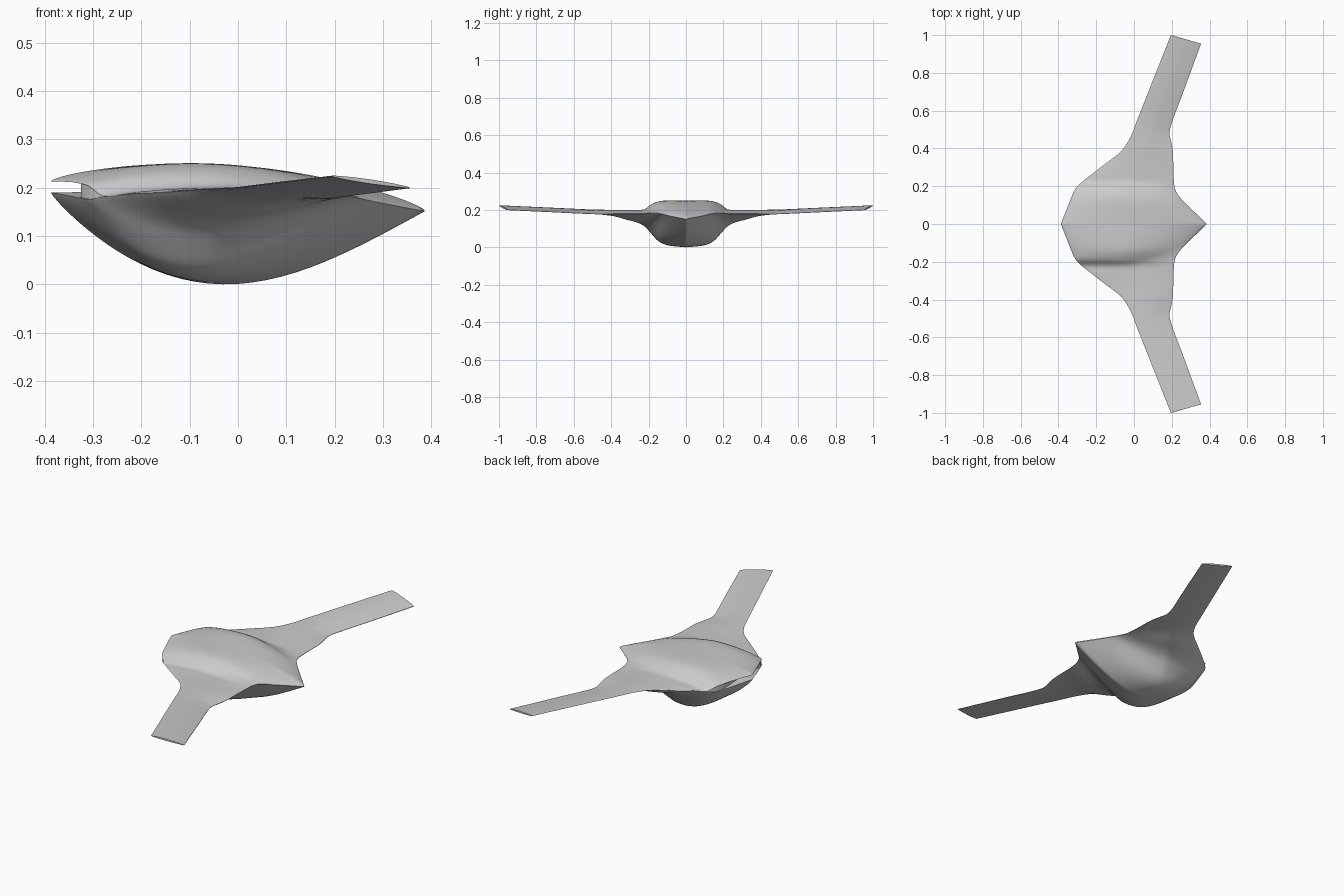
import bpy, bmesh, math

cube = bpy.data.objects.get("Cube")
if cube:
    bpy.data.objects.remove(cube, do_unlink=True)

# Half-span stations: span, lead x, trail x, upper lip z, lower lip z, trail z, crown, belly
STATIONS = [
    (0.00, -.387, .386, .213, .19, .152, .063, .172),
    (0.10, -.348, .283, .212, .183, .172, .056, .166),
    (0.15, -.328, .236, .209, .179, .182, .048, .145),
    (0.19, -.308, .216, .203, .176, .182, .034, .1),
    (0.22, -.278, .212, .183, .181, .181, .022, .07),
    (0.26, -.228, .209, .187, .185, .18, .016, .05),
    (0.32, -.15, .208, .191, .189, .18, .013, .036),
    (0.38, -.073, .206, .196, .194, .179, .011, .021),
    (0.43, -.035, .198, .198, .196, .178, .01, .014),
    (0.48, -.01, .188, .2, .198, .178, .009, .01),
    (0.54, .013, .2, .203, .201, .18, .007, .007),
    (0.70, .076, .255, .211, .209, .187, .006, .004),
    (1.00, .195, .355, .225, .223, .2, .004, .003),
]
WALL_X = -.325          # back wall of the slot in the blunt end
CHORD_STEPS = 40
SPANS = [i * .01 for i in range(56)] + [.6, .7, .8, .9, 1.0]


def slope(i, c):
    a = STATIONS[max(i - 1, 0)]
    b = STATIONS[min(i + 1, len(STATIONS) - 1)]
    return (b[c] - a[c]) / (b[0] - a[0])


def sample(span, c):
    """Smooth Hermite interpolation of one station column."""
    i = 0
    while i < len(STATIONS) - 2 and span > STATIONS[i + 1][0]:
        i += 1
    a, b = STATIONS[i], STATIONS[i + 1]
    h = b[0] - a[0]
    t = min((span - a[0]) / h, 1)
    blend = t * t * (3 - 2 * t)
    return (a[c] + (b[c] - a[c]) * blend
            + h * t * (1 - t) * ((1 - t) * slope(i, c) - t * slope(i + 1, c)))


def section(span):
    """Closed chordwise loop: upper skin, slot wall, lower skin."""
    lead, trail, lip_top, lip_low, tail = (sample(span, c) for c in range(1, 6))
    skew = .045 * max(0, (span - .5) / .5)      # raked wing tip
    upper, lower = [], []
    for k in range(CHORD_STEPS + 1):
        u = (1 - math.cos(math.pi * k / CHORD_STEPS)) / 2
        # the raised body narrows toward its pointed end
        narrowing = 1 - .3 * max(0, u - .5) / .5
        reach = min(span / narrowing, 1)
        crown = sample(reach, 6) * math.sin(math.pi * u) ** .7
        belly = sample(reach, 7) * math.sin(math.pi * u ** .85)
        x, y = lead + (trail - lead) * u, span - skew * u
        upper.append((x, y, lip_top + (tail + .001 - lip_top) * u + crown))
        lower.append((x, y, lip_low + (tail - .001 - lip_low) * u - belly))
    depth = max(WALL_X, lead + .004) if span < .205 else lead + .002
    slot = [(depth, span, lip_top - .001), (depth, span, lip_low + .001)]
    return upper[::-1] + slot + lower


def make_airframe(material):
    bm = bmesh.new()
    rings = [[bm.verts.new(p) for p in section(s)] for s in SPANS]
    for inner, outer in zip(rings, rings[1:]):
        for k in range(len(inner)):
            n = (k + 1) % len(inner)
            bm.faces.new((inner[k], inner[n], outer[n], outer[k]))
    bm.faces.new(rings[-1])
    bmesh.ops.recalc_face_normals(bm, faces=bm.faces)
    # make sure the skin faces outward
    top = max(bm.faces, key=lambda f: f.calc_center_median().z)
    if top.normal.z < 0:
        bmesh.ops.reverse_faces(bm, faces=bm.faces)
    mesh = bpy.data.meshes.new("airframe")
    bm.to_mesh(mesh)
    bm.free()
    mesh.materials.append(material)
    obj = bpy.data.objects.new("airframe", mesh)
    bpy.context.scene.collection.objects.link(obj)
    # mirrored second half
    mirror = obj.modifiers.new("other_half", 'MIRROR')
    mirror.use_axis = (False, True, False)
    mirror.use_clip = True
    mirror.merge_threshold = .0005
    return obj


grey = bpy.data.materials.new("light_grey")
grey.use_nodes = True
color = (.6, .6, .6, 1)
grey.diffuse_color = color
grey.node_tree.nodes["Principled BSDF"].inputs["Base Color"].default_value = color

airframe = make_airframe(grey)
bpy.ops.object.select_all(action='DESELECT')
airframe.select_set(True)
bpy.context.view_layer.objects.active = airframe
bpy.ops.object.shade_smooth_by_angle(angle=math.radians(40))
